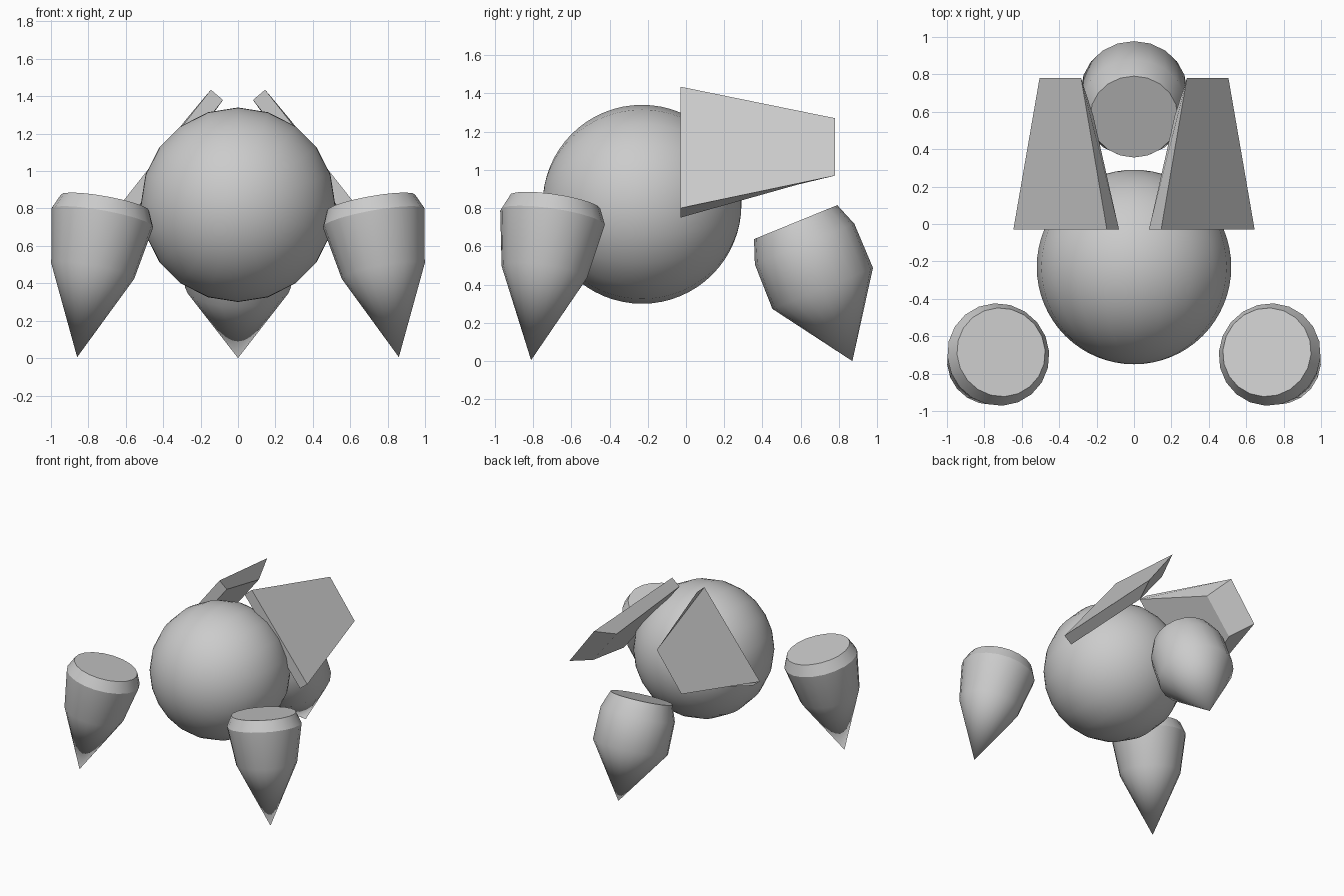
import bpy, bmesh, math
from mathutils import Vector, Matrix

if "Cube" in bpy.data.objects:
    bpy.data.objects.remove(bpy.data.objects["Cube"])

SIDES = 20


def finish(bm, name, smooth_angle=None):
    bmesh.ops.recalc_face_normals(bm, faces=bm.faces)
    mesh = bpy.data.meshes.new(name)
    bm.to_mesh(mesh)
    bm.free()
    obj = bpy.data.objects.new(name, mesh)
    bpy.context.collection.objects.link(obj)
    if smooth_angle:
        bpy.ops.object.select_all(action='DESELECT')
        obj.select_set(True)
        bpy.context.view_layer.objects.active = obj
        bpy.ops.object.shade_smooth_by_angle(angle=math.radians(smooth_angle))
    return obj


def spike_leg(name, tip, top, profile, smooth_angle):
    """Lathe (distance from tip, radius) rings around the tip-to-top axis."""
    bm = bmesh.new()
    axis = Vector(top) - Vector(tip)
    place = Matrix.Translation(tip) @ axis.to_track_quat('Z', 'Y').to_matrix().to_4x4()
    point = bm.verts.new(place @ Vector((0, 0, 0)))
    previous = None
    for h, r in profile:
        angles = [2 * math.pi * i / SIDES for i in range(SIDES)]
        ring = [bm.verts.new(place @ Vector((r * math.cos(a), r * math.sin(a), h))) for a in angles]
        for i in range(SIDES):
            j = (i + 1) % SIDES
            if previous:
                bm.faces.new((previous[i], previous[j], ring[j], ring[i]))
            else:
                bm.faces.new((point, ring[j], ring[i]))
        previous = ring
    bm.faces.new(previous)
    return finish(bm, name, smooth_angle)


def wing_plate(name, side):
    """Tapered plate: outer quad joined to a shorter inner quad."""
    outer = [(.145, -.03, 1.435), (.645, -.03, .80), (.505, .78, .97), (.283, .78, 1.27)]
    inner = [(.08, -.03, 1.38), (.58, -.03, .75), (.43, .58, .922), (.218, .58, 1.19)]
    bm = bmesh.new()
    o, n = [[bm.verts.new((side * x, y, z)) for x, y, z in q] for q in (outer, inner)]
    bm.faces.new(o)
    bm.faces.new(n[::-1])
    for i in range(4):
        j = (i + 1) % 4
        bm.faces.new((o[i], n[i], n[j], o[j]))
    return finish(bm, name)


# Round body with its poles at front and back
bm = bmesh.new()
bmesh.ops.create_uvsphere(
    bm, u_segments=SIDES, v_segments=32, radius=.52,
    matrix=Matrix.Translation((0, -.23, .82)) @ Matrix.Rotation(math.pi / 2, 4, 'X'))
finish(bm, "body", 40)

# Front legs and wing plates, mirrored
for side, label in ((1, "right"), (-1, "left")):
    spike_leg("front_leg_" + label, (side * .86, -.81, .005), (side * .71, -.685, .835),
              [(.473, .226), (.765, .277), (.848, .24)], 30)
    wing_plate("wing_plate_" + label, side)

# Stout rear leg
spike_leg("rear_leg", (0, .87, 0), (0, .572, .73),
          [(.411, .284), (.661, .281), (.785, .235)], 42)
